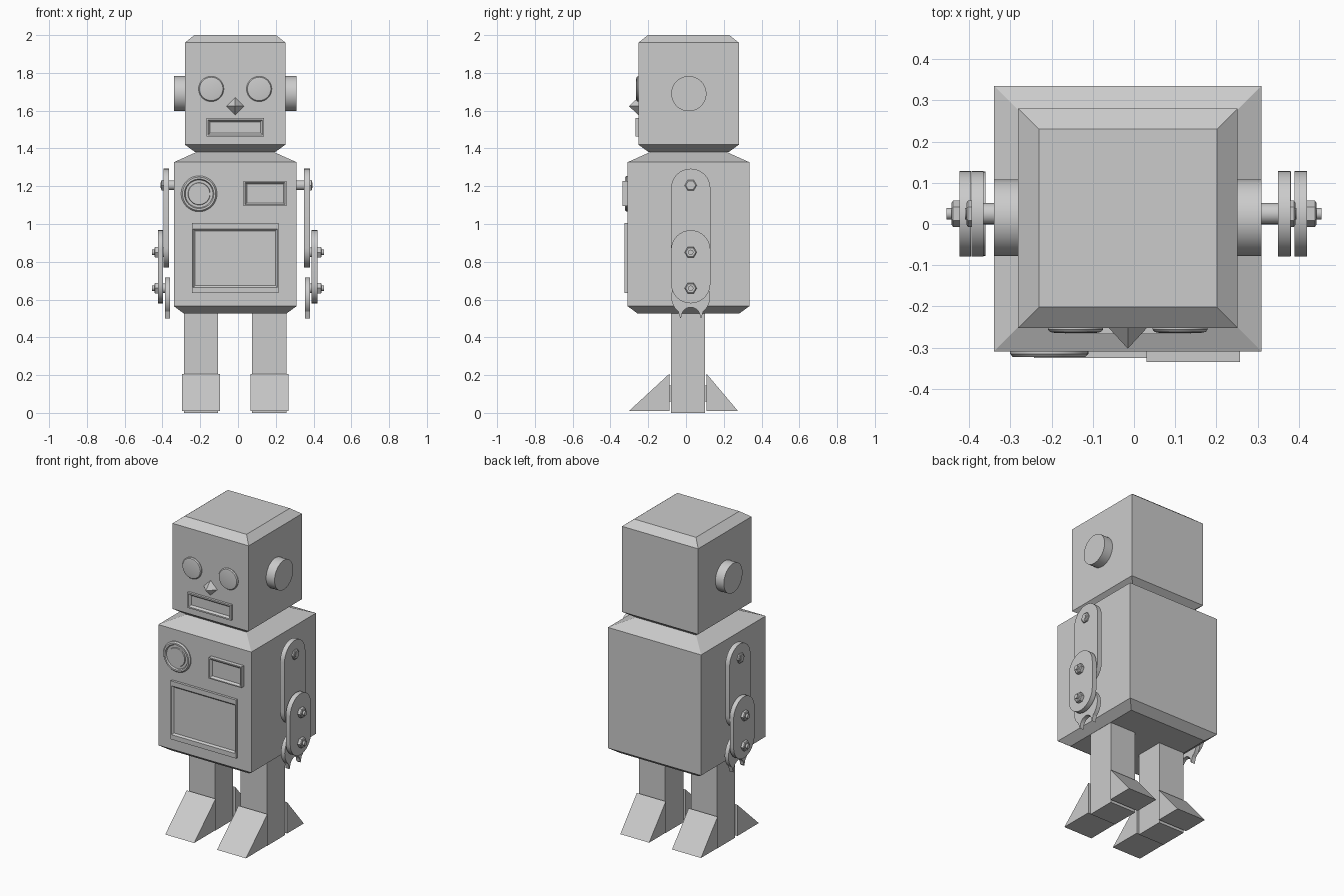
import bpy, bmesh, math

if "Cube" in bpy.data.objects:
    bpy.data.objects.remove(bpy.data.objects["Cube"])

CX, CY = -0.015, 0.013      # robot's centre line
ARM_Y = 0.025


def loft(name, rings, smooth=False):
    """Skin a list of equal-length point rings and cap both ends."""
    bm = bmesh.new()
    vs = [[bm.verts.new(p) for p in ring] for ring in rings]
    n = len(vs[0])
    for a, b in zip(vs, vs[1:]):
        for i in range(n):
            j = (i + 1) % n
            bm.faces.new((a[i], a[j], b[j], b[i]))
    bm.faces.new(vs[0])
    bm.faces.new(vs[-1])
    bmesh.ops.recalc_face_normals(bm, faces=bm.faces)
    me = bpy.data.meshes.new(name)
    bm.to_mesh(me)
    bm.free()
    ob = bpy.data.objects.new(name, me)
    bpy.context.collection.objects.link(ob)
    if smooth:
        bpy.ops.object.select_all(action='DESELECT')
        ob.select_set(True)
        bpy.context.view_layer.objects.active = ob
        bpy.ops.object.shade_smooth_by_angle(angle=math.radians(25))
    return ob


def rect(cx, cy, hx, hy, z):
    return [(cx - hx, cy - hy, z), (cx + hx, cy - hy, z),
            (cx + hx, cy + hy, z), (cx - hx, cy + hy, z)]


def tapered_box(name, cy, half_x, half_y, levels):
    """Box made of levels (z, inset)."""
    return loft(name, [rect(CX, cy, half_x - i, half_y - i, z) for z, i in levels])


def turned(name, axis, origin, profile, n=32, smooth=True):
    """Round part from (radius, position along axis) pairs; axis 'x' or 'y'."""
    a, b = origin
    rings = []
    for r, t in profile:
        ring = []
        for k in range(n):
            ang = 2 * math.pi * k / n
            u, w = a + r * math.cos(ang), b + r * math.sin(ang)
            ring.append((t, u, w) if axis == 'x' else (u, t, w))
        rings.append(ring)
    return loft(name, rings, smooth)


def panel(name, x0, x1, z0, z1, y, front, mx, mz, recess, slope=0.01):
    """Framed plate on the front with a sunken, sloped-edge middle."""
    def ring(ix, iz, yy):
        return [(x0 + ix, yy, z0 + iz), (x1 - ix, yy, z0 + iz),
                (x1 - ix, yy, z1 - iz), (x0 + ix, yy, z1 - iz)]
    return loft(name, [ring(0, 0, y), ring(0, 0, front), ring(mx, mz, front),
                       ring(mx + slope, mz + slope, front + recess)])


def plate(name, outline, xa, xb):
    """Extrude a (y, z) outline from xa to xb."""
    return loft(name, [[(x, y, z) for y, z in outline] for x in (xa, xb)], True)


def arc(cy, cz, r, a0, a1, n=16):
    angs = [math.radians(a0 + (a1 - a0) * k / n) for k in range(n + 1)]
    return [(cy + r * math.cos(a), cz + r * math.sin(a)) for a in angs]


def link_outline(z_top, z_bot, r):
    return arc(ARM_Y, z_top - r, r, 0, 180) + arc(ARM_Y, z_bot + r, r, 180, 360)


# Head and body
tapered_box("head", 0.014, 0.266, 0.266, [(1.38, 0.055), (1.42, 0), (1.96, 0), (2.0, 0.05)])
tapered_box("body", CY, 0.325, 0.3225, [(0.527, 0.052), (0.565, 0), (1.327, 0), (1.38, 0.118)])

# Ears
for s, side in ((-1, "left"), (1, "right")):
    turned(side + "_ear", 'x', (0.015, 1.69),
           [(0.093, CX + s * 0.255), (0.093, CX + s * 0.325)], 48)

# Eyes
for s, side in ((-1, "left"), (1, "right")):
    turned(side + "_eye", 'y', (CX + s * 0.127, 1.715),
           [(0.067, -0.24), (0.067, -0.256), (0.062, -0.262), (0.052, -0.264)], 40)

# Nose: four-sided pyramid
turned("nose", 'y', (CX, 1.624), [(0.053, -0.245), (0.0005, -0.302)], 4, False)

# Mouth and chest panels
panel("mouth", -0.167, 0.138, 1.463, 1.56, -0.24, -0.267, 0.009, 0.009, 0.012)
panel("chest_label", 0.03, 0.257, 1.095, 1.228, -0.30, -0.335, 0.007, 0.007, 0.012)
panel("chest_screen", -0.243, 0.214, 0.635, 1.004, -0.30, -0.325, 0.006, 0.03, 0.010)

# Chest dial
turned("chest_dial", 'y', (-0.206, 1.16),
       [(0.095, -0.30), (0.095, -0.315), (0.088, -0.323), (0.078, -0.323),
        (0.073, -0.314), (0.059, -0.314), (0.057, -0.320)], 48)

# Arms: (upper link, lower link, hand) x ranges differ slightly per side
arm_x = {"left": (-1, (0.365, 0.395), (0.396, 0.423), (0.360, 0.386)),
         "right": (1, (0.350, 0.380), (0.390, 0.420), (0.355, 0.381))}
hand_outline = (arc(ARM_Y, 0.615, 0.103, -50, 230, 32) + [(ARM_Y - 0.055, 0.50)]
                + arc(ARM_Y, 0.51, 0.049, 180, 0) + [(ARM_Y + 0.055, 0.50)])


def bolt(name, s, z, start, nut0, nut1, tip):
    """Axle, hexagonal nut and small end stud."""
    c = (ARM_Y, z)
    turned(name + "_axle", 'x', c, [(0.026, s * start), (0.026, s * nut0)], 20)
    turned(name + "_nut", 'x', c, [(0.032, s * nut0), (0.032, s * (nut1 - 0.004)),
                                   (0.026, s * nut1)], 6, False)
    turned(name + "_stud", 'x', c, [(0.014, s * nut0), (0.014, s * tip)], 16)


for side, (s, up, low, hand) in arm_x.items():
    plate(side + "_upper_arm", link_outline(1.293, 0.77, 0.104), s * up[0], s * up[1])
    plate(side + "_forearm", link_outline(0.967, 0.58, 0.104), s * low[0], s * low[1])
    plate(side + "_hand", hand_outline, s * hand[0], s * hand[1])
    bolt(side + "_shoulder_bolt", s, 1.205, 0.29, up[1], up[1] + 0.012, up[1] + 0.015)
    bolt(side + "_elbow_bolt", s, 0.85, up[0], low[1], 0.443, 0.455)
    bolt(side + "_wrist_bolt", s, 0.66, hand[0], low[1], 0.443, 0.455)

# Legs with wedge-shaped toes and heels
for s, side in ((-1, "left"), (1, "right")):
    x = CX + s * 0.181
    loft(side + "_leg", [rect(x, 0.01, 0.091, 0.09, z) for z in (0.0, 0.54)])
    loft(side + "_ankle_joint", [rect(x, 0.01, 0.06, 0.105, z) for z in (0.06, 0.145)])
    for part, y_in, y_out in (("toe", -0.088, -0.302), ("heel", 0.109, 0.275)):
        loft(f"{side}_{part}", [[(xx, y_in, 0.01), (xx, y_out, 0.01), (xx, y_in, 0.207)]
                                for xx in (x - 0.101, x + 0.101)])
